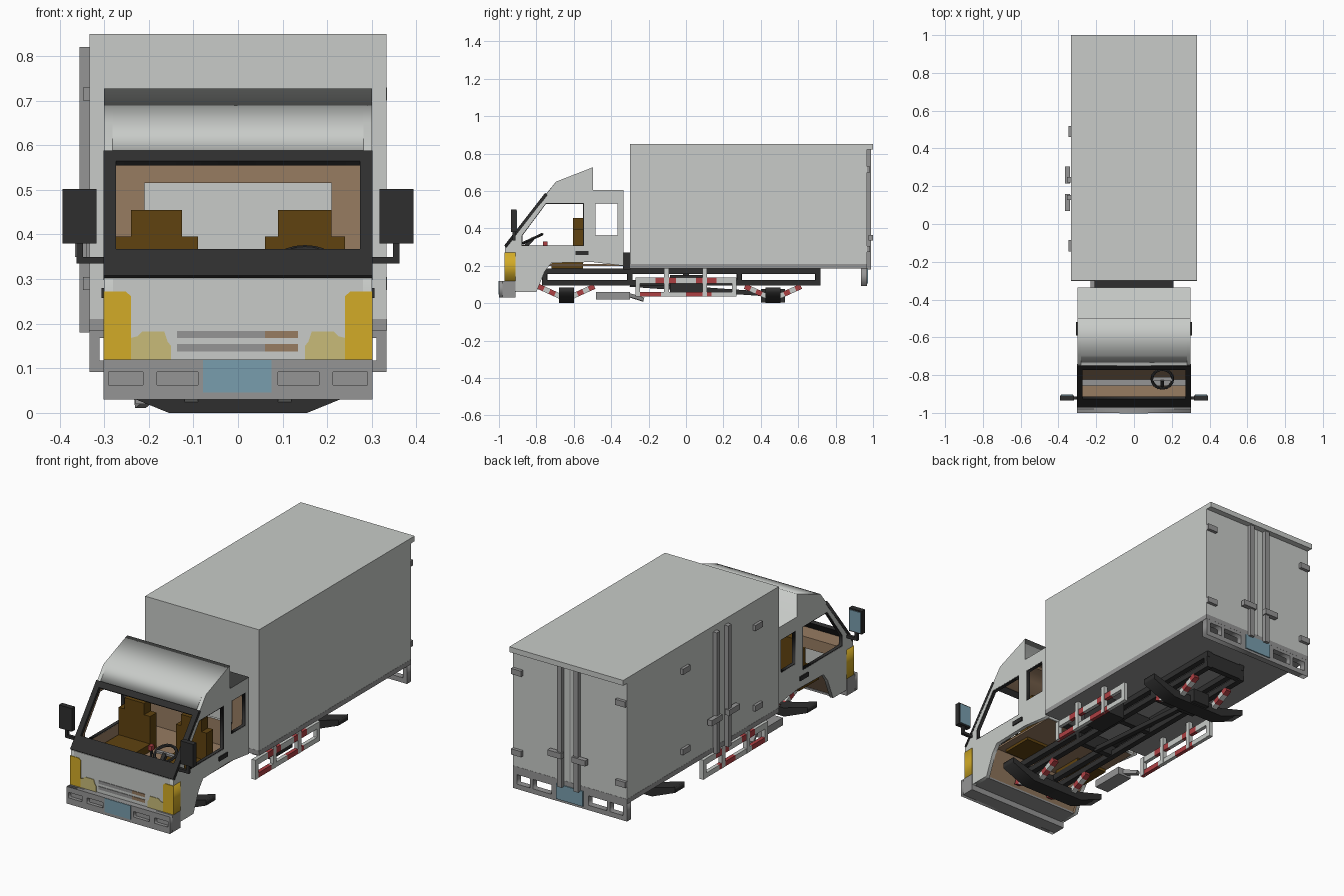
import bpy, bmesh, math
from mathutils import Matrix, Vector

old = bpy.data.objects.get("Cube")
if old:
    bpy.data.objects.remove(old, do_unlink=True)

COLOURS = {
    "body_white": (0.58, 0.60, 0.58), "trim_grey": (0.30, 0.30, 0.30),
    "dark_frame": (0.028, 0.028, 0.028), "lamp_yellow": (0.65, 0.41, 0.02),
    "lamp_pale": (0.58, 0.50, 0.19), "cabin_brown": (0.31, 0.20, 0.12),
    "seat_brown": (0.115, 0.055, 0.005), "plate_blue": (0.19, 0.34, 0.42),
    "stripe_red": (0.42, 0.05, 0.055),
}
MATS = {}
for key, rgb in COLOURS.items():
    m = bpy.data.materials.new(key)
    m.use_nodes = True
    m.diffuse_color = (*rgb, 1)
    bsdf = m.node_tree.nodes["Principled BSDF"]
    bsdf.inputs["Base Color"].default_value = (*rgb, 1)
    bsdf.inputs["Roughness"].default_value = 0.8
    MATS[key] = m


def finish(name, me, mat, rule=None, second=None):
    """Link a mesh; faces that meet the rule take the second material."""
    ob = bpy.data.objects.new(name, me)
    bpy.context.collection.objects.link(ob)
    me.materials.clear()
    me.materials.append(MATS[mat])
    if rule:
        me.materials.append(MATS[second])
        for p in me.polygons:
            p.material_index = int(rule(p))
    return ob


def beam(name, a, b, w, h, mat):
    """Box section w wide and h high running from a to b."""
    a, b = Vector(a), Vector(b)
    d = (b - a).normalized()
    side = d.cross(Vector((0, 0, 1)))
    side = side.normalized() if side.length > 1e-4 else Vector((1, 0, 0))
    up = side.cross(d)
    rot = Matrix((d, side, up)).transposed().to_4x4()
    bm = bmesh.new()
    bmesh.ops.create_cube(bm, size=1, matrix=Matrix.Translation((a + b) / 2) @ rot
                          @ Matrix.Diagonal(((b - a).length, w, h, 1)))
    me = bpy.data.meshes.new(name)
    bm.to_mesh(me)
    bm.free()
    return finish(name, me, mat)


def box(name, x, y, z, mat):
    """Box from its (min, max) range on each axis."""
    ym, zm = sum(y) / 2, sum(z) / 2
    return beam(name, (min(x), ym, zm), (max(x), ym, zm), abs(y[1] - y[0]), abs(z[1] - z[0]), mat)


def frame(origin, u, v):
    u, v = Vector(u), Vector(v)
    return Matrix.Translation(origin) @ Matrix((u, v, u.cross(v))).transposed().to_4x4()


def front(y):
    return frame((0, y, 0), (1, 0, 0), (0, 0, 1))


def side(x):
    return frame((x, 0, 0), (0, 1, 0), (0, 0, 1))


def panel(name, loops, thick, matrix, mat, rule=None, second=None):
    """Flat plate: the first loop is the outline, the others are holes."""
    cu = bpy.data.curves.new(name, 'CURVE')
    cu.dimensions, cu.fill_mode, cu.extrude = '2D', 'BOTH', thick / 2
    for loop in loops:
        sp = cu.splines.new('POLY')
        sp.points.add(len(loop) - 1)
        for pt, (u, v) in zip(sp.points, loop):
            pt.co = (u, v, 0, 1)
        sp.use_cyclic_u = True
    tmp = bpy.data.objects.new(name + "_outline", cu)
    bpy.context.collection.objects.link(tmp)
    me = bpy.data.meshes.new_from_object(tmp.evaluated_get(bpy.context.evaluated_depsgraph_get()))
    bpy.data.objects.remove(tmp, do_unlink=True)
    me.transform(matrix)
    bm = bmesh.new()
    bm.from_mesh(me)
    bmesh.ops.remove_doubles(bm, verts=bm.verts, dist=1e-5)
    bmesh.ops.recalc_face_normals(bm, faces=bm.faces)
    bm.to_mesh(me)
    bm.free()
    return finish(name, me, mat, rule, second)


def rect(u0, u1, v0, v1):
    return [(u0, v0), (u1, v0), (u1, v1), (u0, v1)]


def shrink(loop, k):
    cu, cv = (sum(p[i] for p in loop) / len(loop) for i in (0, 1))
    return [(cu + (u - cu) * k, cv + (v - cv) * k) for u, v in loop]


def striped(name, a, b, n, w, h, first=0):
    """Row of alternating white and red segments."""
    a, b = Vector(a), Vector(b)
    for i in range(n):
        beam(f"{name}_{i}", a.lerp(b, i / n), a.lerp(b, (i + 1) / n), w, h,
             ("body_white", "stripe_red")[(i + first) % 2])


# Cargo box, floor and lower edge
box("cargo_box", (-.333, .333), (-.3, .968), (.2, .85), "body_white")
box("cargo_floor", (-.334, .334), (-.301, .969), (.185, .21), "trim_grey")
box("rear_top_lip", (-.333, .333), (.968, 1.0), (.822, .85), "body_white")

# Rear doors: lock bars, handles, hinges
for s in (-1, 1):
    box("rear_lock_bar", (s * .035, s * .062), (.968, .99), (.18, .822), "trim_grey")
    box("rear_handle", (s * .03, s * .11), (.975, 1.0), (.335, .365), "trim_grey")
    for z in (.275, .70):
        box("rear_hinge", (s * .275, s * .334), (.967, .985), (z, z + .03), "trim_grey")
box("rear_door_seam", (-.003, .003), (.967, .97), (.21, .822), "trim_grey")

# Side door on the right
for y, d in ((.235, 1), (.14, -1)):
    box("side_lock_bar", (-.355, -.333), (y - .014, y + .014), (.18, .82), "trim_grey")
    box("side_handle", (-.365, -.34), (y - .02 * d, y + .07 * d), (.35, .38), "trim_grey")
for y in (.49, -.115):
    for z in (.275, .70):
        box("side_hinge", (-.348, -.332), (y - .03, y + .03), (z, z + .03), "trim_grey")

# Rear bumper with slots and number plate
slots = [rect(*x, .118, .168) for x in ((.235, .31), (.107, .217), (-.217, -.107), (-.31, -.235))]
panel("rear_bumper", [rect(-.333, .333, .092, .19)] + slots, .033, front(.952), "trim_grey")
box("rear_plate", (-.078, .078), (.967, .974), (.105, .185), "plate_blue")

# Cab sides with window holes
outline = [(-.968, .12), (-.968, .30), (-.695, .65), (-.497, .727), (-.497, .605), (-.335, .605),
           (-.335, .20), (-.50, .22), (-.72, .215), (-.755, .17), (-.80, .06), (-.91, .06), (-.915, .12)]
door_win = [(-.88, .305), (-.88, .36), (-.75, .535), (-.545, .535), (-.545, .305)]
rear_win = rect(-.485, -.365, .36, .535)
for s in (-1, 1):
    panel("cab_side", [outline, door_win, rear_win], .02, side(s * .29), "body_white",
          lambda p: p.normal.x * s < -.5, "cabin_brown")
    for w in (door_win, rear_win):
        panel("window_seal", [w, shrink(w, .965)], .018, side(s * .29), "dark_frame")
    box("door_handle", (s * .298, s * .306), (-.59, -.52), (.258, .28), "dark_frame")

# Cab roof ribbon, rear wall and front panel
roof = [(-.752, .58), (-.695, .65), (-.497, .727), (-.497, .605), (-.335, .605),
        (-.335, .59), (-.512, .59), (-.512, .705), (-.688, .637), (-.733, .58)]
panel("cab_roof", [roof], .562, side(0), "body_white", lambda p: p.normal.z < -.3, "cabin_brown")
panel("cab_rear_wall", [rect(-.282, .282, .2, .6), rect(-.21, .21, .34, .515)], .015, front(-.3435),
      "body_white", lambda p: p.normal.y < -.5, "cabin_brown")
box("front_panel", (-.3, .3), (-.968, -.948), (.1, .302), "body_white")
box("cab_mount", (-.21, .21), (-.337, -.298), (.18, .27), "dark_frame")

# Windscreen frame on the slope
slope = Vector((0, .218, .28)).normalized()
panel("windscreen_frame", [rect(-.301, .301, 0, .356), rect(-.273, .273, .076, .325)], .016,
      frame((0, -.966, .303), (1, 0, 0), slope), "dark_frame")

# Front lamps and grille
pale = [(.15, .12), (.15, .15), (.158, .16), (.165, .182), (.215, .182), (.225, .172), (.24, .168), (.24, .12)]
yellow = [(.24, .12), (.24, .262), (.252, .272), (.302, .272), (.302, .12)]
for s in (-1, 1):
    panel("headlamp", [[(s * u, v) for u, v in yellow]], .06, front(-.941), "lamp_yellow")
    panel("indicator_lamp", [[(s * u, v) for u, v in pale]], .006, front(-.968), "lamp_pale")
for z in (.138, .168):
    box("grille_slot_long", (-.137, .06), (-.971, -.965), (z, z + .016), "trim_grey")
    box("grille_slot_short", (.06, .135), (-.971, -.965), (z, z + .016), "cabin_brown")

# Front bumper with recessed slots, plate and under tray
slots = [rect(*sorted((s * a, s * b)), .063, .092) for s in (-1, 1) for a, b in ((.09, .182), (.213, .29))]
panel("front_bumper_face", [rect(-.302, .302, .03, .12)] + slots, .02, front(-.99), "trim_grey")
box("front_bumper", (-.302, .302), (-.982, -.912), (.03, .12), "trim_grey")
box("front_plate", (-.078, .075), (-1.003, -.998), (.046, .119), "plate_blue")
box("under_tray", (-.285, .285), (-.915, -.81), (.06, .07), "trim_grey")

# Cabin floor, dashboard, seats, steering wheel
box("cabin_floor", (-.28, .28), (-.75, -.34), (.2, .21), "cabin_brown")
beam("toe_board", (0, -.745, .205), (0, -.82, .07), .56, .01, "cabin_brown")
box("dashboard", (-.28, .28), (-.95, -.855), (.25, .31), "cabin_brown")
for name, x0, x1, h0, h1 in (("passenger", -.275, -.09, -.24, -.125), ("driver", .06, .24, .09, .21)):
    box(name + "_seat_base", (x0, x1), (-.72, -.55), (.185, .25), "seat_brown")
    box(name + "_seat_back", (x0, x1), (-.605, -.55), (.25, .395), "seat_brown")
    box(name + "_headrest", (h0, h1), (-.605, -.55), (.395, .455), "seat_brown")
bpy.ops.mesh.primitive_torus_add(major_radius=.055, minor_radius=.008, major_segments=16, minor_segments=6,
                                 location=(.15, -.82, .345), rotation=(math.radians(25), 0, 0))
wheel = bpy.context.object
wheel.name = "steering_wheel"
wheel.data.materials.append(MATS["dark_frame"])
beam("steering_spoke", (.1, -.82, .345), (.2, -.82, .345), .02, .01, "trim_grey")
beam("steering_column", (.15, -.82, .345), (.15, -.88, .28), .02, .02, "dark_frame")
beam("gear_lever", (.02, -.76, .21), (.02, -.75, .31), .01, .01, "dark_frame")
box("gear_knob", (.01, .03), (-.765, -.74), (.305, .33), "stripe_red")

# Mirrors
for s in (-1, 1):
    box("mirror_arm", (s * .295, s * .362), (-.928, -.912), (.335, .35), "dark_frame")
    box("mirror_post", (s * .347, s * .362), (-.928, -.912), (.335, .385), "dark_frame")
    box("mirror_case", (s * .317, s * .393), (-.935, -.907), (.38, .502), "dark_frame")
    box("mirror_glass", (s * .323, s * .387), (-.908, -.903), (.387, .495), "plate_blue")

# Chassis ladder
for s in (-1, 1):
    x = s * .105
    for z in (.17, .11):
        beam("chassis_rail", (x, -.77, z), (x, .72, z), .03, .03, "dark_frame")
    for y in (-.755, -.3, .285, .705):
        box("chassis_post", (x - .015, x + .015), (y - .013, y + .013), (.1, .185), "dark_frame")
    # Striped springs over both axles
    for y in (-.64, .465):
        for d in (-1, 1):
            striped("spring", (x, y + d * .15, .09), (x, y, .022), 5, .03, .028, 1)
    # Striped side guards
    g = s * .28
    striped("guard_top", (g, -.27, .122), (g, .27, .122), 5, .02, .032)
    striped("guard_bottom", (g, -.27, .048), (g, .27, .048), 4, .02, .026, 1)
    for y, top in ((-.258, .138), (-.105, .185), (.1, .185), (.258, .138)):
        box("guard_post", (g - .011, g + .011), (y - .013, y + .013), (.035, top), "body_white")
for y in (-.755, -.3, 0, .285, .705):
    box("cross_member", (-.105, .105), (y - .015, y + .015), (.1, .18), "dark_frame")

# Axles with raised ends
axle = [(-.29, .085), (-.29, .055), (-.155, 0), (.155, 0), (.29, .055), (.29, .085), (.15, .045), (-.15, .045)]
for y in (-.64, .465):
    panel("axle", [axle], .08, front(y), "dark_frame")
box("axle_housing", (-.05, .05), (.4, .53), (.005, .075), "dark_frame")
beam("drive_shaft", (0, -.3, .1), (0, .42, .05), .025, .025, "dark_frame")

# Tank, silencer and tail pipe
box("battery_box", (.14, .255), (-.085, .09), (.06, .15), "dark_frame")
box("silencer", (-.23, -.15), (-.48, -.3), (.02, .06), "trim_grey")
beam("tail_pipe", (-.19, -.31, .045), (-.22, -.23, .02), .025, .02, "trim_grey")
